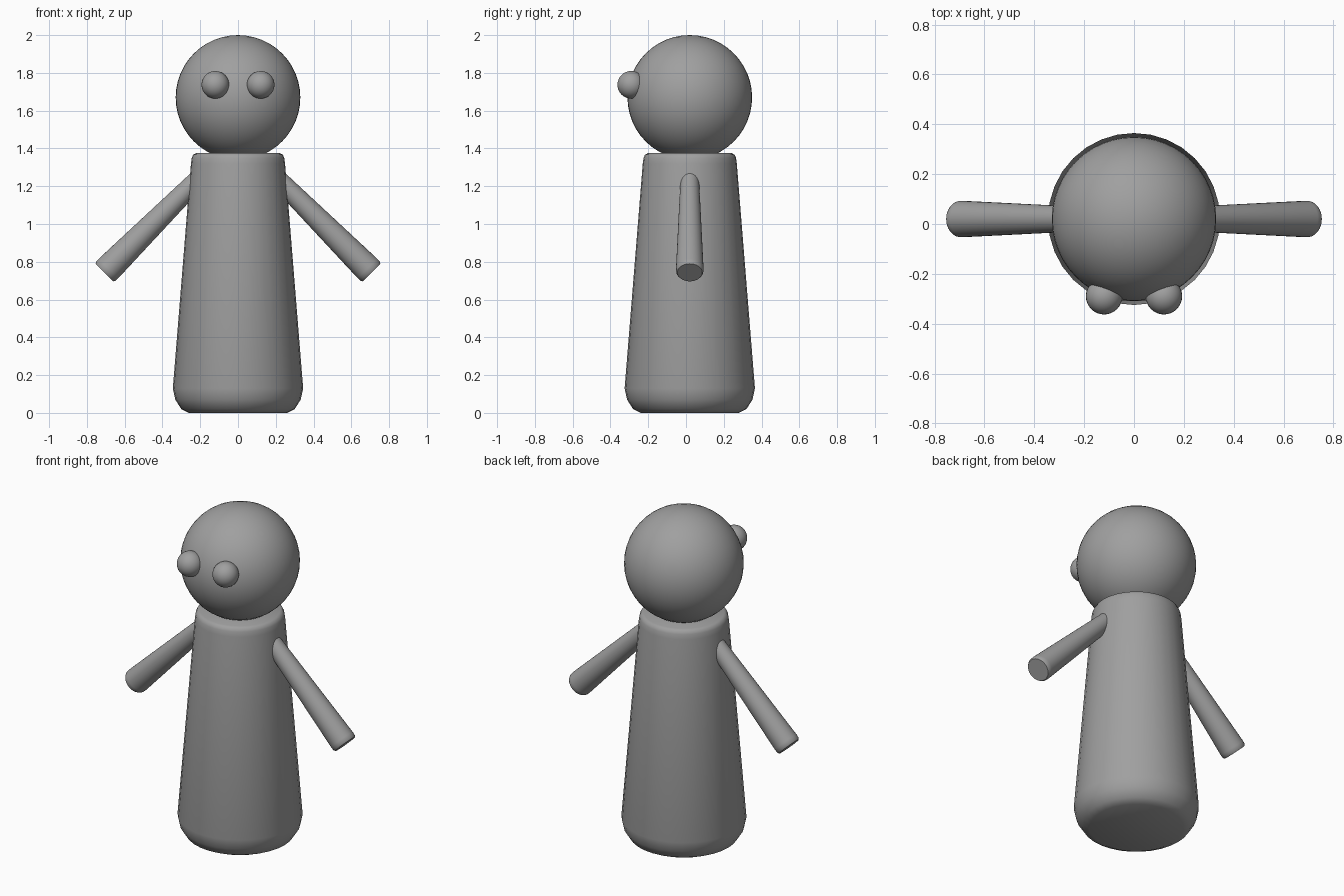
import bpy, bmesh, math
from mathutils import Vector

if "Cube" in bpy.data.objects:
    bpy.data.objects.remove(bpy.data.objects["Cube"])

CY = 0.02  # depth of the main axis
grey = bpy.data.materials.new("plain grey")
grey.diffuse_color = (0.35, 0.35, 0.35, 1)
grey.use_nodes = True
grey.node_tree.nodes["Principled BSDF"].inputs["Base Color"].default_value = grey.diffuse_color


def finish(obj, name, angle=50):
    obj.name = name
    obj.data.materials.append(grey)
    bpy.ops.object.select_all(action='DESELECT')
    obj.select_set(True)
    bpy.context.view_layer.objects.active = obj
    bpy.ops.object.shade_smooth_by_angle(angle=math.radians(angle))
    return obj


def lathe(name, profile, sides):
    """Spin (radius, height) points around z and close both ends."""
    bm = bmesh.new()
    rings = []
    for r, z in profile:
        rings.append([bm.verts.new((r * math.cos(2 * math.pi * i / sides),
                                    r * math.sin(2 * math.pi * i / sides), z))
                      for i in range(sides)])
    for a, b in zip(rings, rings[1:]):
        for i in range(sides):
            j = (i + 1) % sides
            bm.faces.new((a[i], a[j], b[j], b[i]))
    bm.faces.new(rings[0][::-1])
    bm.faces.new(rings[-1])
    mesh = bpy.data.meshes.new(name)
    bm.to_mesh(mesh)
    bm.free()
    obj = bpy.data.objects.new(name, mesh)
    bpy.context.collection.objects.link(obj)
    return finish(obj, name)


def ball(name, loc, radius, segments, rings):
    bpy.ops.mesh.primitive_uv_sphere_add(segments=segments, ring_count=rings,
                                         radius=radius, location=loc)
    return finish(bpy.context.object, name)


# Tapered body with rounded foot and rim
body = lathe("body", [(0.26, 0), (0.30, 0.02), (0.332, 0.07), (0.345, 0.13),
                      (0.249, 1.32), (0.245, 1.35), (0.237, 1.367),
                      (0.222, 1.375)], 32)
body.location.y = CY

# Head
ball("head", (0, CY, 1.67), 0.33, 48, 24)

for side, label in ((-1, "left"), (1, "right")):
    # Eyes
    ball(label + "_eye", (side * 0.12, -0.29, 1.737), 0.073, 32, 16)
    # Arms widen from the shoulder to a blunt hand
    start = Vector((side * 0.15, CY, 1.30))
    end = Vector((side * 0.707, CY, 0.743))
    length = (end - start).length
    arm = lathe(label + "_arm", [(0.046, 0), (0.073, length - 0.03),
                                 (0.072, length - 0.01), (0.066, length)], 32)
    arm.location = start
    arm.rotation_euler = (end - start).to_track_quat('Z', 'Y').to_euler()
